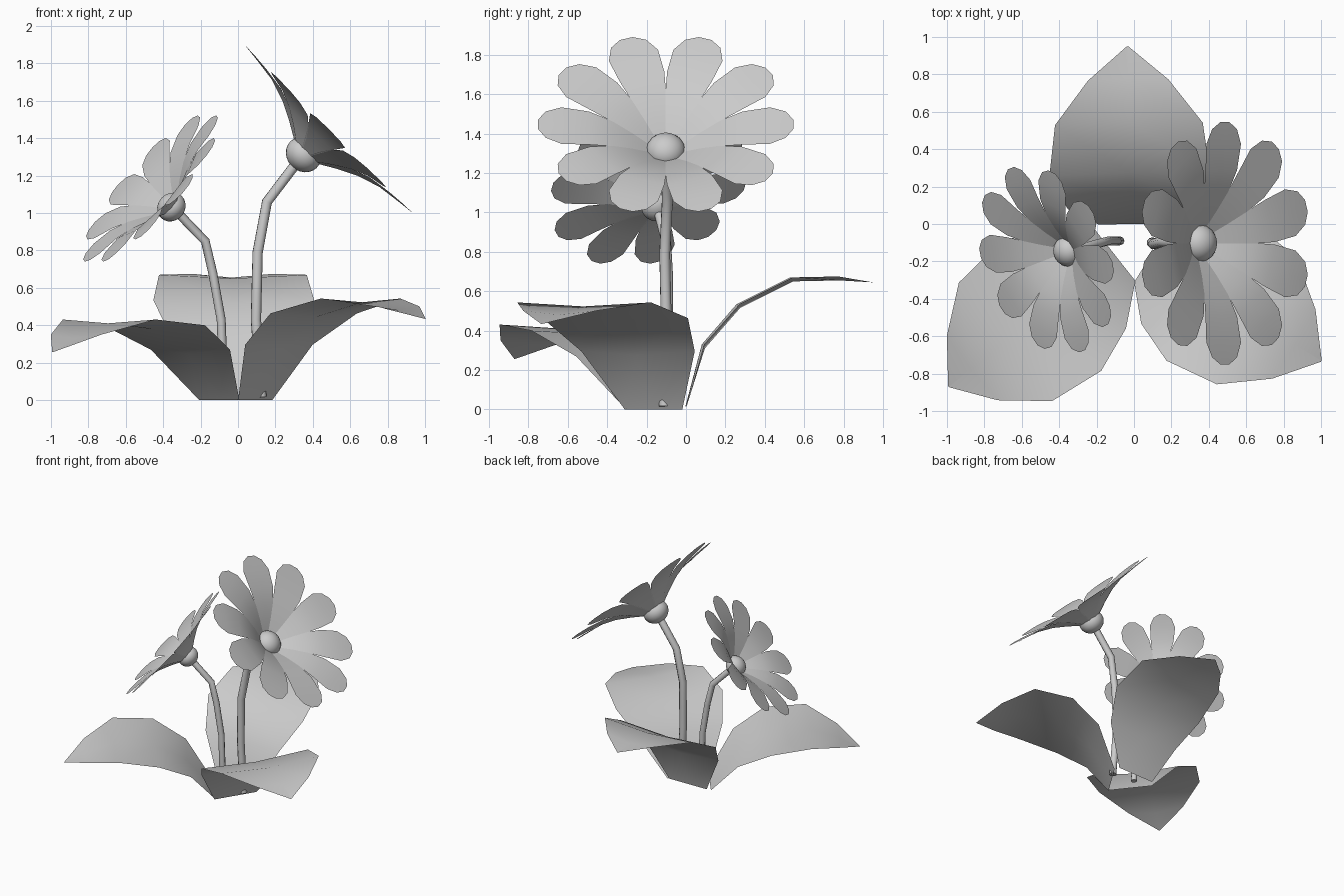
import bpy, math
from mathutils import Vector, Matrix

if "Cube" in bpy.data.objects:
    bpy.data.objects.remove(bpy.data.objects["Cube"])


def smooth_mesh(name, verts, faces):
    me = bpy.data.meshes.new(name)
    me.from_pydata(verts, [], faces)
    for p in me.polygons:
        p.use_smooth = True
    ob = bpy.data.objects.new(name, me)
    bpy.context.collection.objects.link(ob)
    return ob


def strip_faces(rows, start=0):
    """Quads for rows of three points (left, middle, right)."""
    return [(start + 3*i + j, start + 3*i + j + 1, start + 3*i + j + 4, start + 3*i + j + 3)
            for i in range(rows - 1) for j in range(2)]


# Broad leaf: distance out, height, half width
LEAF = [(0, 0, .17), (.086, .315, .335), (.265, .52, .43),
        (.535, .655, .395), (.77, .66, .215), (.95, .63, .004)]


def leaf(name, base, heading, pitch, size=1):
    turn = Matrix.Rotation(math.radians(heading), 3, 'Z')
    tilt = Matrix.Rotation(math.radians(pitch), 3, 'Y')
    verts = []
    for i, (r, z, w) in enumerate(LEAF):
        dip = .02 if 0 < i < 5 else 0
        mid = tilt @ Vector((r, 0, z))
        for side in (-1, 0, 1):
            p = mid + Vector((0, side * w, 0))
            if side == 0:
                p += Vector((dip * .5, 0, -dip))
            verts.append(Vector(base) + turn @ p * size)
    smooth_mesh(name, verts, strip_faces(len(LEAF)))


# Petal: radius, lift along flower axis, half width
PETAL = [(.04, -.01, .02), (.1, .03, .036), (.17, .073, .06), (.27, .125, .09),
         (.39, .165, .119), (.53, .183, .131), (.61, .19, .094), (.648, .192, .034)]


def flower(name, centre, axis, size):
    n = Vector(axis).normalized()
    up = (Vector((0, 0, 1)) - n * n.z).normalized()
    frame = Matrix((up, n.cross(up), n)).transposed()
    c = Vector(centre)
    # petals
    verts, faces = [], []
    for k in range(10):
        spin = Matrix.Rotation(math.radians(18 + 36 * k), 3, 'Z')
        faces += strip_faces(len(PETAL), len(verts))
        for r, h, w in PETAL:
            for side in (-1, 0, 1):
                verts.append(c + frame @ (spin @ Vector((r, side * w, h))) * size)
    smooth_mesh(name + "_petals", verts, faces)
    # rounded flower centre
    bpy.ops.mesh.primitive_uv_sphere_add(segments=20, ring_count=12, radius=1)
    ob = bpy.context.object
    ob.name = name + "_centre"
    ob.matrix_world = (Matrix.Translation(c) @ frame.to_4x4()
                       @ Matrix.Diagonal((.1 * size, .1 * size, .088 * size, 1)))
    bpy.ops.object.shade_smooth()


def stem(name, points, radius):
    cu = bpy.data.curves.new(name, 'CURVE')
    cu.dimensions = '3D'
    cu.bevel_depth = radius
    cu.bevel_resolution = 2
    cu.use_fill_caps = True
    sp = cu.splines.new('POLY')
    sp.points.add(len(points) - 1)
    for p, co in zip(sp.points, points):
        p.co = (*co, 1)
    sp.use_smooth = True
    ob = bpy.data.objects.new(name, cu)
    bpy.context.collection.objects.link(ob)


# Three leaves around the base
leaf("back_leaf", (-.018, 0, .015), 91, 0)
leaf("left_leaf", (-.1, -.168, 0), 218.2, 20.8, 1.02)
leaf("right_leaf", (.092, -.165, 0), -32, 11.5, 1.015)

# Large flower
stem("large_stem", [(.125, -.11, .015), (.096, -.1, .43), (.105, -.108, .79),
                    (.155, -.095, 1.06), (.33, -.103, 1.29)], .029)
flower("large_flower", (.35, -.103, 1.312), (.7, 0, .7), 1)

# Small flower
stem("small_stem", [(-.075, -.09, .02), (-.09, -.09, .43), (-.135, -.09, .68),
                    (-.175, -.1, .85), (-.34, -.145, 1.02)], .024)
flower("small_flower", (-.356, -.147, 1.032), (-.72, -.28, .64), .81)
